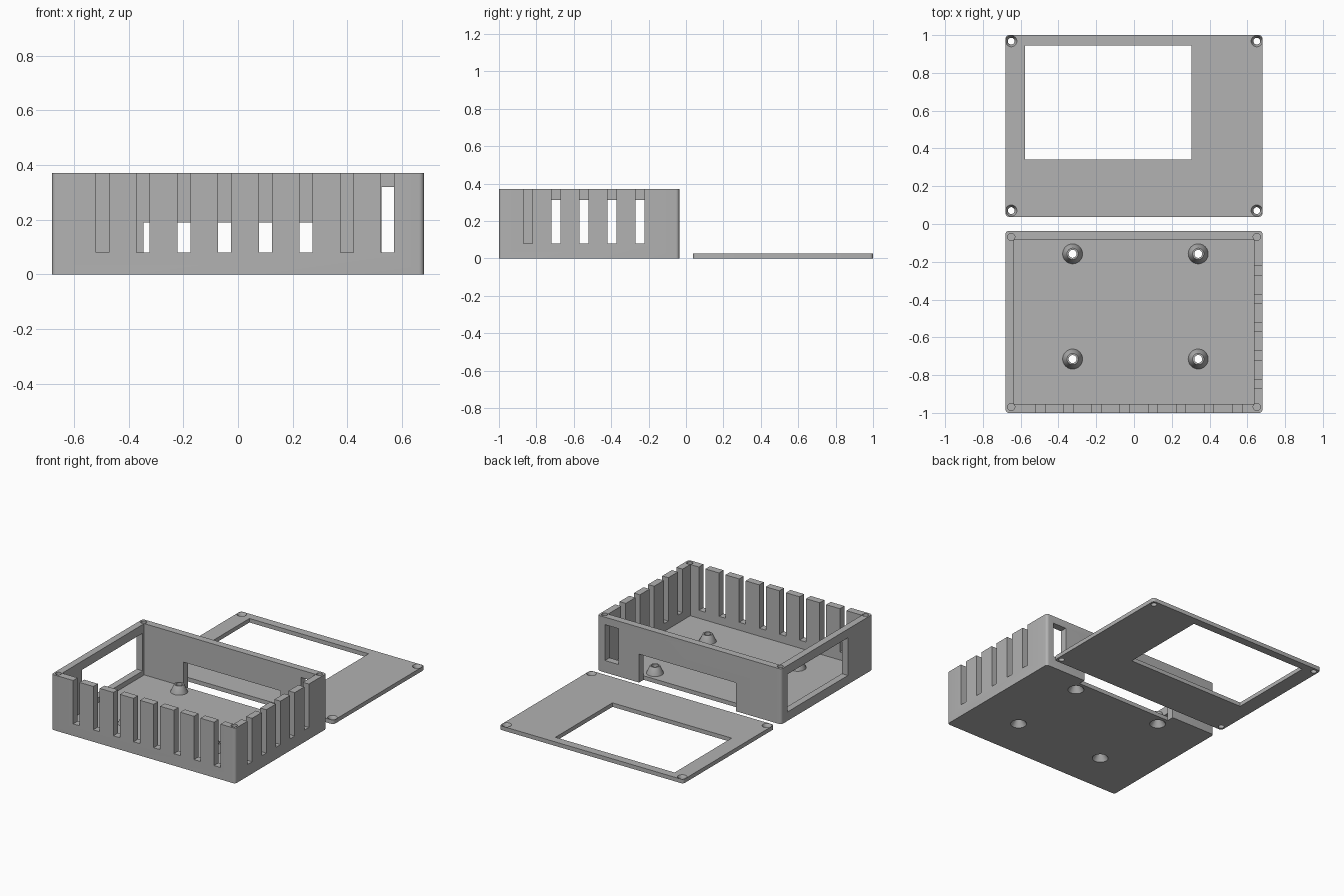
import bpy
import bmesh
import math
from mathutils import Matrix

if "Cube" in bpy.data.objects:
    bpy.data.objects.remove(bpy.data.objects["Cube"], do_unlink=True)

grey = bpy.data.materials.new("light_grey")
grey.use_nodes = True
grey.diffuse_color = (0.445, 0.445, 0.445, 1)
grey.node_tree.nodes["Principled BSDF"].inputs["Base Color"].default_value = grey.diffuse_color

SEGMENTS = 32


def to_object(bm, name):
    bmesh.ops.recalc_face_normals(bm, faces=bm.faces)
    mesh = bpy.data.meshes.new(name)
    bm.to_mesh(mesh)
    bm.free()
    mesh.materials.append(grey)
    obj = bpy.data.objects.new(name, mesh)
    bpy.context.collection.objects.link(obj)
    return obj


def box(name, x, y, z, corner=0):
    """Box from (min, max) pairs, optionally with rounded upright edges."""
    bm = bmesh.new()
    bmesh.ops.create_cube(bm, size=1)
    for v in bm.verts:
        v.co = [pair[1] if c > 0 else pair[0] for c, pair in zip(v.co, (x, y, z))]
    if corner:
        upright = [e for e in bm.edges if abs(e.verts[0].co.z - e.verts[1].co.z) > 1e-4]
        bmesh.ops.bevel(bm, geom=upright, offset=corner, segments=5, profile=0.5, affect='EDGES')
    return to_object(bm, name)


def cone(name, x, y, z, r_low, r_high):
    bm = bmesh.new()
    bmesh.ops.create_cone(bm, cap_ends=True, segments=SEGMENTS, radius1=r_low, radius2=r_high,
                          depth=z[1] - z[0],
                          matrix=Matrix.Translation((x, y, (z[0] + z[1]) / 2)))
    return to_object(bm, name)


def lathe(name, x, y, profile):
    """Spin a closed (radius, height) outline around the upright axis."""
    bm = bmesh.new()
    rings = []
    for i in range(SEGMENTS):
        a = math.tau * i / SEGMENTS
        rings.append([bm.verts.new((x + r * math.cos(a), y + r * math.sin(a), h))
                      for r, h in profile])
    for i, ring in enumerate(rings):
        following = rings[(i + 1) % SEGMENTS]
        for j in range(len(profile)):
            k = (j + 1) % len(profile)
            bm.faces.new((ring[j], following[j], following[k], ring[k]))
    return to_object(bm, name)


def cut(target, cutter):
    cutter.hide_render = True
    mod = target.modifiers.new("cut", 'BOOLEAN')
    mod.operation = 'DIFFERENCE'
    mod.solver = 'EXACT'
    mod.object = cutter
    select(target)
    bpy.ops.object.modifier_apply(modifier=mod.name)
    bpy.data.objects.remove(cutter, do_unlink=True)


def select(obj):
    bpy.ops.object.select_all(action='DESELECT')
    obj.select_set(True)
    bpy.context.view_layer.objects.active = obj


def smooth(obj):
    select(obj)
    bpy.ops.object.shade_smooth_by_angle(angle=math.radians(30))


HALF, TOP, FLOOR = 0.68, 0.37, 0.027
INNER = 0.635
ABOVE = TOP + 0.1

# Open case: shell with rounded corners
case = box("case", (-HALF, HALF), (-1, -0.036), (0, TOP), 0.018)
cut(case, box("cavity", (-INNER, INNER), (-0.952, -0.084), (FLOOR, ABOVE)))

# Vent slots in the front and the +x wall
for i in range(8):
    x = -0.52 + 0.149 * i
    cut(case, box("slot", (x, x + 0.048), (-1.1, -0.93), (0.08, ABOVE)))
for i in range(5):
    y = -0.87 + 0.15 * i
    cut(case, box("slot", (0.61, 0.8), (y, y + 0.048), (0.08, ABOVE)))

# Port openings in the back and the -x wall
cut(case, box("back_port", (-0.345, 0.373), (-0.084, 0.1), (-0.1, 0.19)))
cut(case, box("small_port", (0.525, 0.625), (-0.1, 0.1), (0.08, 0.32)))
cut(case, box("side_port", (-0.8, -0.61), (-0.74, -0.1), (0.06, 0.312)))

# Blind screw holes at the top corners
for x in (-0.65, 0.65):
    for y in (-0.968, -0.068):
        cut(case, cone("screw_hole", x, y, (0.17, ABOVE), 0.019, 0.019))

# Hollow conical standoffs, countersunk from below
number = 0
for x in (-0.325, 0.34):
    for y in (-0.715, -0.158):
        number += 1
        cut(case, cone("standoff_seat", x, y, (-0.1, 0.1), 0.053, 0.053))
        smooth(lathe(f"standoff_{number}", x, y,
                     [(0.053, 0), (0.053, FLOOR), (0.03, 0.077),
                      (0.021, 0.077), (0.021, 0.045), (0.05, 0)]))
smooth(case)

# Flat lid with a display window and countersunk corner holes
lid = box("lid", (-HALF, HALF), (0.038, 1), (0, FLOOR), 0.018)
cut(lid, box("display_window", (-0.577, 0.305), (0.342, 0.945), (-0.1, 0.1)))
for x in (-0.65, 0.65):
    for y in (0.071, 0.968):
        cut(lid, cone("lid_hole", x, y, (-0.1, 0.1), 0.018, 0.018))
        cut(lid, cone("countersink", x, y, (0.005, 0.0271), 0.018, 0.03))
smooth(lid)
